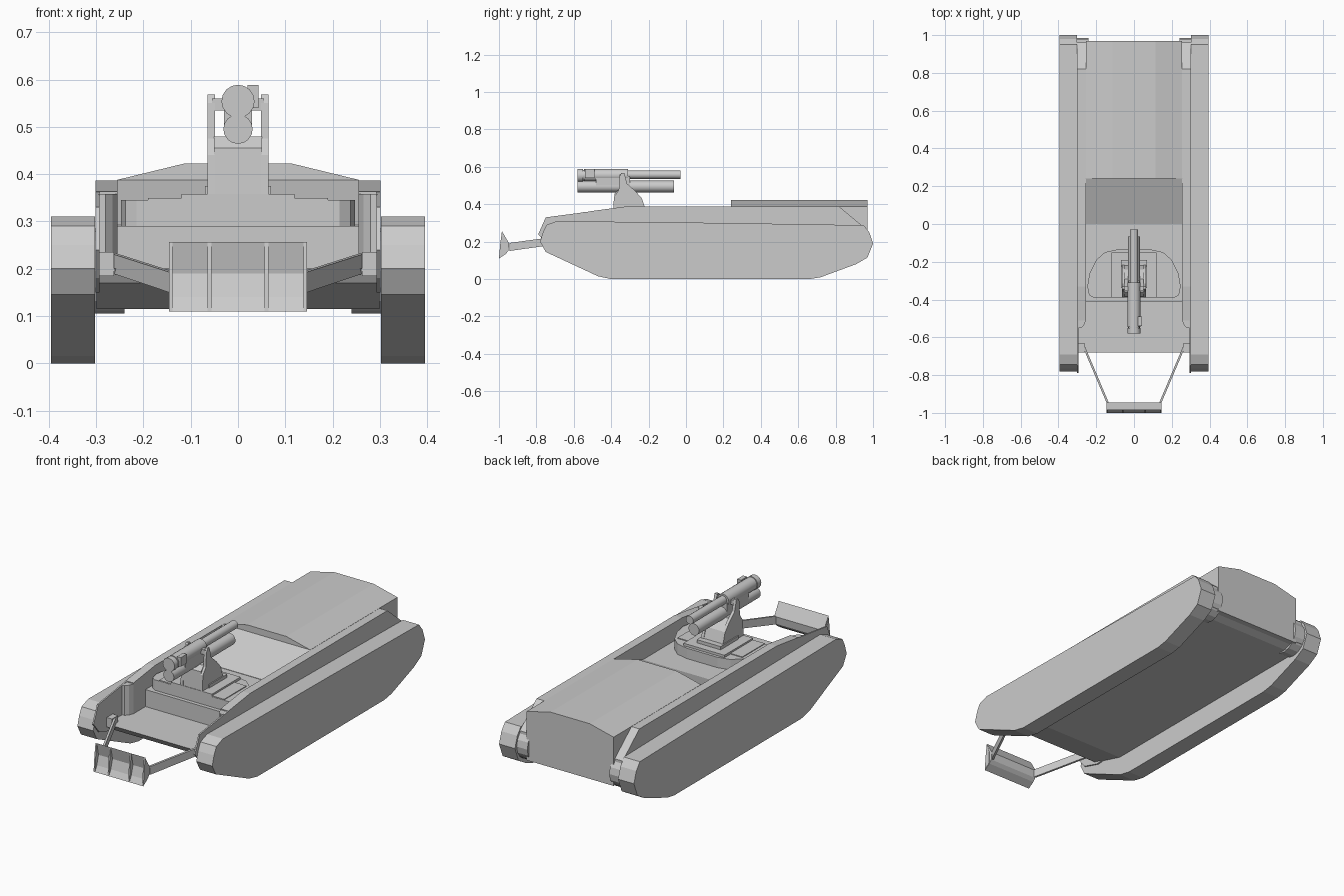
import bpy, bmesh, math
from mathutils import Vector


def prism(name, pts, axis, a, b):
    """Extrude a 2D profile along x (pts = y,z), y (pts = x,z) or z (pts = x,y)."""
    place = {'x': lambda p, t: (t, p[0], p[1]),
             'y': lambda p, t: (p[0], t, p[1]),
             'z': lambda p, t: (p[0], p[1], t)}[axis]
    bm = bmesh.new()
    lo = [bm.verts.new(place(p, a)) for p in pts]
    hi = [bm.verts.new(place(p, b)) for p in pts]
    bm.faces.new(lo)
    bm.faces.new(hi[::-1])
    n = len(pts)
    for i in range(n):
        bm.faces.new((lo[i], hi[i], hi[(i + 1) % n], lo[(i + 1) % n]))
    bmesh.ops.recalc_face_normals(bm, faces=bm.faces)
    me = bpy.data.meshes.new(name)
    bm.to_mesh(me)
    bm.free()
    ob = bpy.data.objects.new(name, me)
    bpy.context.collection.objects.link(ob)
    return ob


def box(name, x, y, z):
    return prism(name, [(x[0], z[0]), (x[1], z[0]), (x[1], z[1]), (x[0], z[1])], 'y', *y)


def circle(cx, cz, r, n=16):
    return [(cx + r * math.cos(2 * math.pi * i / n),
             cz + r * math.sin(2 * math.pi * i / n)) for i in range(n)]


def tube(name, z, r, y0, y1, n=16):
    ob = prism(name, circle(0, z, r, n), 'y', y0, y1)
    for p in ob.data.polygons:
        p.use_smooth = len(p.vertices) == 4
    return ob


def mirror(ob):
    ob.modifiers.new("Mirror", 'MIRROR')
    return ob


# Track units
track = [(-0.78, 0.2), (-0.765, 0.25), (-0.745, 0.29), (-0.69, 0.31), (0.2, 0.3),
         (0.95, 0.288), (0.98, 0.25), (1.0, 0.19), (0.97, 0.115), (0.91, 0.08),
         (0.72, 0.01), (0.66, 0), (-0.4, 0), (-0.47, 0.015), (-0.75, 0.145)]
mirror(prism("track", track, 'x', 0.302, 0.395))

# Rear drive hubs
mirror(prism("drive_hub", circle(0.895, 0.195, 0.09), 'x', 0.24, 0.305))

# Lower hull with low nose floor and raised fighting floor
mirror_free = [(-0.68, 0.2), (-0.41, 0.2), (-0.41, 0.29), (0.3, 0.29), (0.96, 0.265),
               (0.965, 0.14), (0.9, 0.115), (-0.47, 0.115), (-0.66, 0.17)]
prism("lower_hull", mirror_free, 'x', -0.299, 0.299)

# Side sponsons, with sloped rear corner, and thin front plates
sponson = [(-0.51, 0.2), (-0.51, 0.363), (-0.33, 0.387), (0.82, 0.387),
           (0.96, 0.27), (0.96, 0.2)]
mirror(prism("side_wall", sponson, 'x', 0.255, 0.301))
plate = [(-0.79, 0.24), (-0.75, 0.33), (-0.5, 0.363), (-0.5, 0.16), (-0.64, 0.15),
         (-0.74, 0.18)]
mirror(prism("front_side_plate", plate, 'x', 0.293, 0.301))
corner = [(0.255, -0.51), (0.295, -0.51), (0.295, -0.55), (0.28, -0.55), (0.265, -0.535)]
mirror(prism("wall_end", corner, 'z', 0.19, 0.358))

# Rear deck with chamfered roof, and ramp in front of it
roof = [(-0.255, 0.13), (0.255, 0.13), (0.255, 0.388), (0.115, 0.422),
        (-0.115, 0.422), (-0.255, 0.388)]
prism("rear_deck", roof, 'y', 0.24, 0.97)
prism("deck_ramp", [(0, 0.28), (0, 0.292), (0.24, 0.388), (0.24, 0.28)], 'x', -0.256, 0.256)

# Gun turntable: flat front, rounded back
half = [(0.215, -0.39), (0.238, -0.375), (0.247, -0.33), (0.235, -0.26),
        (0.2, -0.19), (0.155, -0.15), (0.09, -0.135)]
prism("turntable", half + [(-x, y) for x, y in half[::-1]], 'z', 0.285, 0.345)
box("turntable_step", (-0.19, 0.19), (-0.388, -0.2), (0.34, 0.349))
box("gun_platform", (-0.12, 0.12), (-0.39, -0.15), (0.34, 0.358))

# Gun pedestal: central block between two cheeks
cheek = [(-0.39, 0.35), (-0.385, 0.44), (-0.36, 0.475), (-0.355, 0.55), (-0.345, 0.568),
         (-0.33, 0.568), (-0.315, 0.51), (-0.27, 0.47), (-0.235, 0.43), (-0.21, 0.35)]
mirror(prism("pedestal_cheek", cheek, 'x', 0.049, 0.064))
block = [(-0.388, 0.35), (-0.383, 0.455), (-0.36, 0.48), (-0.29, 0.48),
         (-0.24, 0.43), (-0.212, 0.35)]
prism("pedestal_block", block, 'x', -0.051, 0.051)
box("pedestal_foot", (-0.07, 0.07), (-0.34, -0.19), (0.35, 0.375))

# Gun: breech, barrel, recoil cylinder and sight
tube("gun_breech", 0.555, 0.034, -0.545, -0.31)
tube("breech_end", 0.554, 0.035, -0.58, -0.55)
tube("breech_neck", 0.555, 0.028, -0.56, -0.53)
tube("gun_barrel", 0.558, 0.022, -0.33, -0.03)
tube("recoil_cylinder", 0.495, 0.031, -0.58, -0.065)
box("gun_saddle", (-0.03, 0.03), (-0.48, -0.3), (0.5, 0.55))
box("trunnion", (-0.055, 0.055), (-0.355, -0.33), (0.535, 0.56))
box("gun_sight", (0.02, 0.043), (-0.54, -0.49), (0.54, 0.588))

# Push arms and their pivots
mirror(box("arm_pivot", (0.262, 0.297), (-0.68, -0.63), (0.185, 0.235)))
arm = prism("push_arm", [(-0.945, 0.15), (-0.945, 0.193), (-0.65, 0.233), (-0.65, 0.192)],
            'x', -0.006, 0.006)
for v in arm.data.vertices:
    v.co.x += 0.14 + (v.co.y + 0.945) / 0.295 * 0.125
mirror(arm)

# Front blade: folded panel with ribs
panel = [(-1.0, 0.11), (-0.984, 0.14), (-0.97, 0.19), (-0.984, 0.256),
         (-0.945, 0.19), (-0.95, 0.15), (-0.965, 0.133)]
prism("blade", panel, 'x', -0.145, 0.145)
rib = [(-1.0, 0.11), (-0.993, 0.19), (-0.984, 0.256), (-0.965, 0.2), (-0.965, 0.14)]
for x in (0.06, 0.142):
    mirror(prism("blade_rib", rib, 'x', x - 0.004, x + 0.004))
